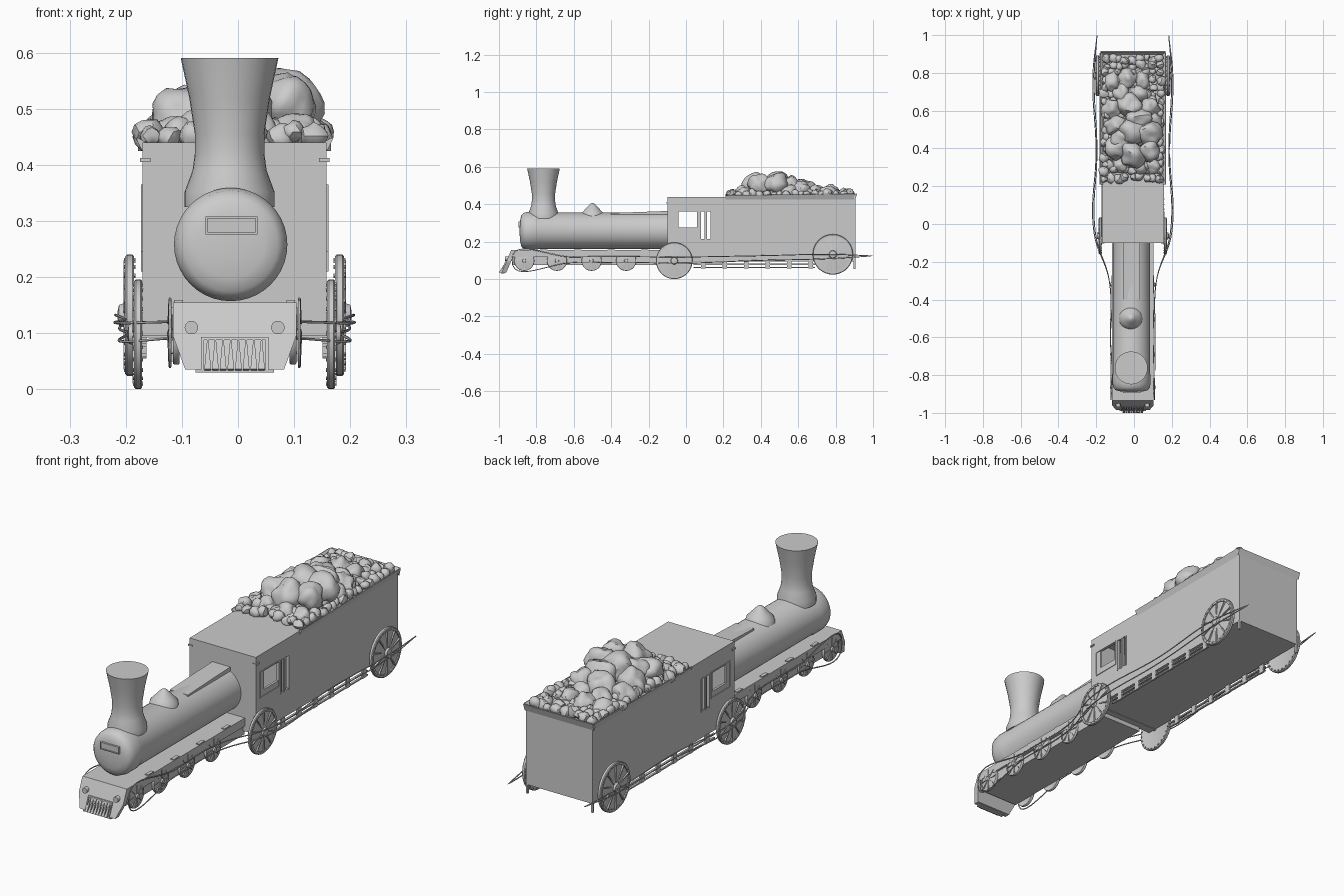
import bpy, bmesh, math, random
from mathutils import Vector, Matrix, noise

if "Cube" in bpy.data.objects:
    bpy.data.objects.remove(bpy.data.objects["Cube"])

random.seed(4)
CX = -0.006      # centre line of body
BX = -0.013      # centre line of boiler


def finish(name, bm, smooth=False):
    bmesh.ops.recalc_face_normals(bm, faces=bm.faces)
    me = bpy.data.meshes.new(name)
    bm.to_mesh(me)
    bm.free()
    ob = bpy.data.objects.new(name, me)
    bpy.context.collection.objects.link(ob)
    if smooth:
        bpy.ops.object.select_all(action='DESELECT')
        ob.select_set(True)
        bpy.context.view_layer.objects.active = ob
        bpy.ops.object.shade_smooth_by_angle(angle=math.radians(40))
    return ob


def add_box(bm, lo, hi, m=Matrix()):
    lo, hi = Vector(lo), Vector(hi)
    c = (lo + hi) / 2
    bmesh.ops.create_cube(bm, size=1, matrix=m @ Matrix.Translation(c) @ Matrix.Diagonal((*(hi - lo), 1)))


def boxes(name, *items):
    bm = bmesh.new()
    for lo, hi in items:
        add_box(bm, lo, hi)
    return finish(name, bm)


def add_loft(bm, a, b):
    va, vb = [bm.verts.new(p) for p in a], [bm.verts.new(p) for p in b]
    n = len(a)
    bm.faces.new(va)
    bm.faces.new(vb[::-1])
    for i in range(n):
        bm.faces.new((va[i], va[(i + 1) % n], vb[(i + 1) % n], vb[i]))


def add_side_prism(bm, yz, x0, x1):
    add_loft(bm, [(x0, *p) for p in yz], [(x1, *p) for p in yz])


def add_lathe(bm, prof, m, n=32):
    """Revolve (radius, height) pairs round local z, closing both ends."""
    rings = [[bm.verts.new(m @ Vector((r * math.cos(t), r * math.sin(t), h)))
              for t in (2 * math.pi * i / n for i in range(n))] for r, h in prof]
    for a, b in zip(rings, rings[1:]):
        for i in range(n):
            bm.faces.new((a[i], a[(i + 1) % n], b[(i + 1) % n], b[i]))
    bm.faces.new(rings[0])
    bm.faces.new(rings[-1])


def lathe(name, prof, m, n=32):
    bm = bmesh.new()
    add_lathe(bm, prof, m, n)
    return finish(name, bm, True)


# Boiler along +y, with chimney and steam dome
along_y = Matrix.Rotation(-math.pi / 2, 4, 'X')
lathe("boiler", [(.025, -.889), (.06, -.886), (.084, -.88), (.096, -.867), (.101, -.845),
                 (.101, -.80), (.098, -.79), (.098, -.09)],
      Matrix.Translation((BX, 0, .258)) @ along_y, 40)
lathe("chimney", [(.08, .325), (.08, .352), (.066, .39), (.062, .42), (.062, .455), (.072, .52), (.087, .59)],
      Matrix.Translation((BX - .002, -.762, 0)))
lathe("steam_dome", [(.062, .335), (.056, .356), (.042, .37), (.026, .388), (.012, .402), (.003, .406)],
      Matrix.Translation((BX - .004, -.5, 0)))
bm = bmesh.new()
add_side_prism(bm, [(-.4, .345), (-.4, .353), (-.1, .364), (-.1, .345)], BX - .045, BX + .045)
finish("firebox_plate", bm)

# Blank nameplate on the smokebox
px0, px1, py = BX - .045, BX + .048, -.891
boxes("nameplate", ((px0, py, .276), (px1, -.872, .308)),
      *[((px0, py - .004, z), (px1, py, z + .004)) for z in (.276, .304)],
      *[((x, py - .004, .276), (x + .004, py, .308)) for x in (px0, px1 - .004)])

# Front chassis and running board
boxes("chassis", ((CX - .1, -.93, .075), (CX + .1, -.09, .13)))
boxes("running_board", ((CX - .11, -.93, .118), (CX + .11, -.09, .155)))
boxes("board_steps", *[((CX + s * .1 - .008, y, .153), (CX + s * .1 + .008, y + .04, .159))
                       for s in (-1, 1) for y in (-.78, -.6, -.42, -.24)])


# Sloped pilot beam with frame, teeth and lamps
def slope(z):
    return -.935 - (.155 - z) * .42


front = [(-.11, .155), (.11, .155), (.11, .095), (.088, .035), (-.088, .035), (-.11, .095)]
bm = bmesh.new()
add_loft(bm, [(CX + x, slope(z), z) for x, z in front], [(CX + x, slope(z) + .025, z) for x, z in front])
for x0, x1, z0, z1 in ((-.06, .06, .088, .093), (-.06, -.055, .035, .09), (.055, .06, .035, .09)):
    add_side_prism(bm, [(slope(z1) - .006, z1), (slope(z0) - .006, z0), (slope(z0), z0), (slope(z1), z1)],
                   CX + x0, CX + x1)
finish("pilot_beam", bm)
bm = bmesh.new()
for i in range(8):
    x = CX - .048 + i * .0137
    add_loft(bm, [(x - .001, -.965, .09), (x - .006, -1, .036), (x - .004, -.975, .03)],
             [(x + .001, -.965, .09), (x + .006, -1, .036), (x + .004, -.975, .03)])
add_box(bm, (CX - .07, -.99, .03), (CX + .07, -.97, .035))
finish("pilot_teeth", bm)
for s in (-1, 1):
    lathe("lamp", [(.012, -.968), (.012, -.955), (.012, -.935)],
          Matrix.Translation((CX + s * .077, 0, .11)) @ along_y, 20)


# Cab and tender shell, hollow cab with window and slots cut through
body = boxes("cab_and_tender", ((CX - .164, -.1, .095), (CX + .164, .905, .44)))
cutters = [((CX - .154, -.09, .105), (CX + .154, .2, .43)), ((-.3, -.04, .275), (.3, .06, .36)),
           ((-.3, .08, .215), (.3, .098, .36)), ((-.3, .112, .215), (.3, .13, .36))]
for lo, hi in cutters:
    cut = boxes("opening_cutter", (lo, hi))
    cut.hide_render = True
    mod = body.modifiers.new("opening", 'BOOLEAN')
    mod.object, mod.operation, mod.solver = cut, 'DIFFERENCE', 'EXACT'
    bpy.context.view_layer.objects.active = body
    bpy.ops.object.modifier_apply(modifier=mod.name)
    bpy.data.objects.remove(cut)
for s in (-1, 1):
    x0, x1 = sorted((CX + s * .163, CX + s * .167))
    boxes("window_frame", ((x0, -.07, .245), (x1, -.065, .365)), ((x0, .06, .245), (x1, .065, .365)),
          ((x0, -.07, .245), (x1, .065, .25)), ((x0, -.07, .36), (x1, .065, .365)),
          *[((x0, y, .21), (x1, y + .006, .36)) for y in (.075, .1, .13)])
    x0, x1 = sorted((CX + s * .15, CX + s * .169))
    boxes("cab_corner_bracket", ((x0, -.104, .405), (x1, -.08, .412)))

# Flared lip round the tender
bm = bmesh.new()
for s in (-1, 1):
    sec = [(.155, .438), (.165, .425), (.176, .456), (.172, .457)]
    add_loft(bm, [(CX + s * x, .21, min(z, .448)) for x, z in sec], [(CX + s * x, .905, z) for x, z in sec])
add_side_prism(bm, [(.895, .438), (.905, .425), (.915, .456), (.911, .457)], CX - .172, CX + .172)
finish("tender_lip", bm)

# Coal: hand-placed large lumps plus a seeded bed of small ones
lumps = [(-.03, .77, .45, .05), (-.11, .75, .45, .045), (.05, .76, .45, .045), (-.11, .61, .455, .055),
         (-.02, .63, .475, .06), (.09, .62, .47, .055), (-.09, .52, .47, .06), (.0, .49, .505, .07),
         (.09, .48, .51, .065), (-.09, .4, .475, .06), (.0, .37, .49, .065), (.09, .39, .505, .06),
         (.1, .55, .46, .055), (-.05, .45, .495, .06), (.03, .56, .485, .065), (.04, .69, .455, .05),
         (-.06, .69, .455, .05), (.03, .3, .45, .045), (-.06, .31, .45, .045), (.11, .31, .45, .04)]
for i in range(9):
    for j in range(18):
        lumps.append((-.145 + i * .036 + random.uniform(-.01, .01), .245 + j * .037 + random.uniform(-.01, .01),
                      .447 + random.uniform(0, .012), random.uniform(.019, .027)))
bm = bmesh.new()
for x, y, z, r in lumps:
    made = bmesh.ops.create_icosphere(bm, subdivisions=3 if r > .035 else 2, radius=1)["verts"]
    seed = Vector([random.uniform(-50, 50) for _ in range(3)])
    stretch = Vector([random.uniform(.85, 1.15) for _ in range(3)])
    for v in made:
        k = 1 + .35 * noise.noise(v.co * 1.3 + seed)
        v.co = Vector((CX + x, y, z)) + v.co * stretch * (r * k)
finish("coal_load", bm, True)


# Spoked wheels: dished disc, raised rim, spokes, hub and tread cleats
def wheel(name, x, y, z, r, s, w, spokes=8, cleats=0):
    m = Matrix.Translation((x, y, z)) @ Matrix.Rotation(s * math.pi / 2, 4, 'Y')
    bm = bmesh.new()
    n = 36
    add_lathe(bm, [(r * .9, -w * .3), (r * .97, -w * .5), (r, -w * .3), (r, w * .3), (r * .97, w * .5),
                   (r * .87, w * .5), (r * .87, w * .2), (r * .2, w * .6), (r * .17, w * 1.2),
                   (r * .06, w * 1.35)], m, n)
    for i in range(spokes):
        add_box(bm, (r * .1, -r * .025, w * .2), (r * .9, r * .025, w * .7),
                m @ Matrix.Rotation(i * 2 * math.pi / spokes, 4, 'Z'))
    for i in range(cleats):
        add_box(bm, (r * .9, -r * .03, -w * .65), (r * .94, r * .03, w * .65),
                m @ Matrix.Rotation(i * 2 * math.pi / cleats, 4, 'Z'))
    finish(name, bm, True)


for s in (-1, 1):
    wheel("cab_wheel", CX + s * .172, -.063, .098, .098, s, .014, 10, 24)
    wheel("tender_wheel", CX + s * .187, .785, .132, .108, s, .016, 10, 24)
    for y in (-.865, -.69, -.505, -.32):
        wheel("small_wheel", CX + s * .104, y, .098, .054, s, .012)

    # Connecting rod loop bulging round the cab wheel to a point behind the tender
    cu = bpy.data.curves.new("connecting_rod", 'CURVE')
    cu.dimensions, cu.bevel_depth, cu.bevel_resolution = '3D', .0025, 1
    path = [(.115, -.93, .1), (.118, -.6, .118), (.125, -.3, .12), (.205, -.05, .118), (.195, .4, .125),
            (.212, .78, .132), (.19, 1, .124), (.205, .78, .11), (.19, .4, .1), (.198, -.05, .085),
            (.125, -.3, .09), (.118, -.6, .088)]
    sp = cu.splines.new('BEZIER')
    sp.bezier_points.add(len(path) - 1)
    for p, (x, y, z) in zip(sp.bezier_points, path):
        p.co = (CX + s * x, y - (.003 if y == 1 else 0), z)
        p.handle_left_type = p.handle_right_type = 'VECTOR' if y == 1 else 'AUTO'
    sp.use_cyclic_u = True
    bpy.context.collection.objects.link(bpy.data.objects.new("connecting_rod", cu))

    # Ladder-like underframe rail and rear corner post
    x0, x1 = sorted((CX + s * .157, CX + s * .166))
    boxes("underframe_rail", ((x0, .04, .058), (x1, .69, .064)), ((x0, .04, .076), (x1, .69, .082)),
          *[((x0, .08 + i * .115, .056), (x1, .105 + i * .115, .098)) for i in range(6)],
          ((x0, .895, .055), (x1, .905, .1)))
    boxes("wheel_axle", *[((min(CX, CX + s * d), y - .006, z - .006), (max(CX, CX + s * d), y + .006, z + .006))
                          for d, y, z in ((.172, -.063, .098), (.187, .785, .132))])
